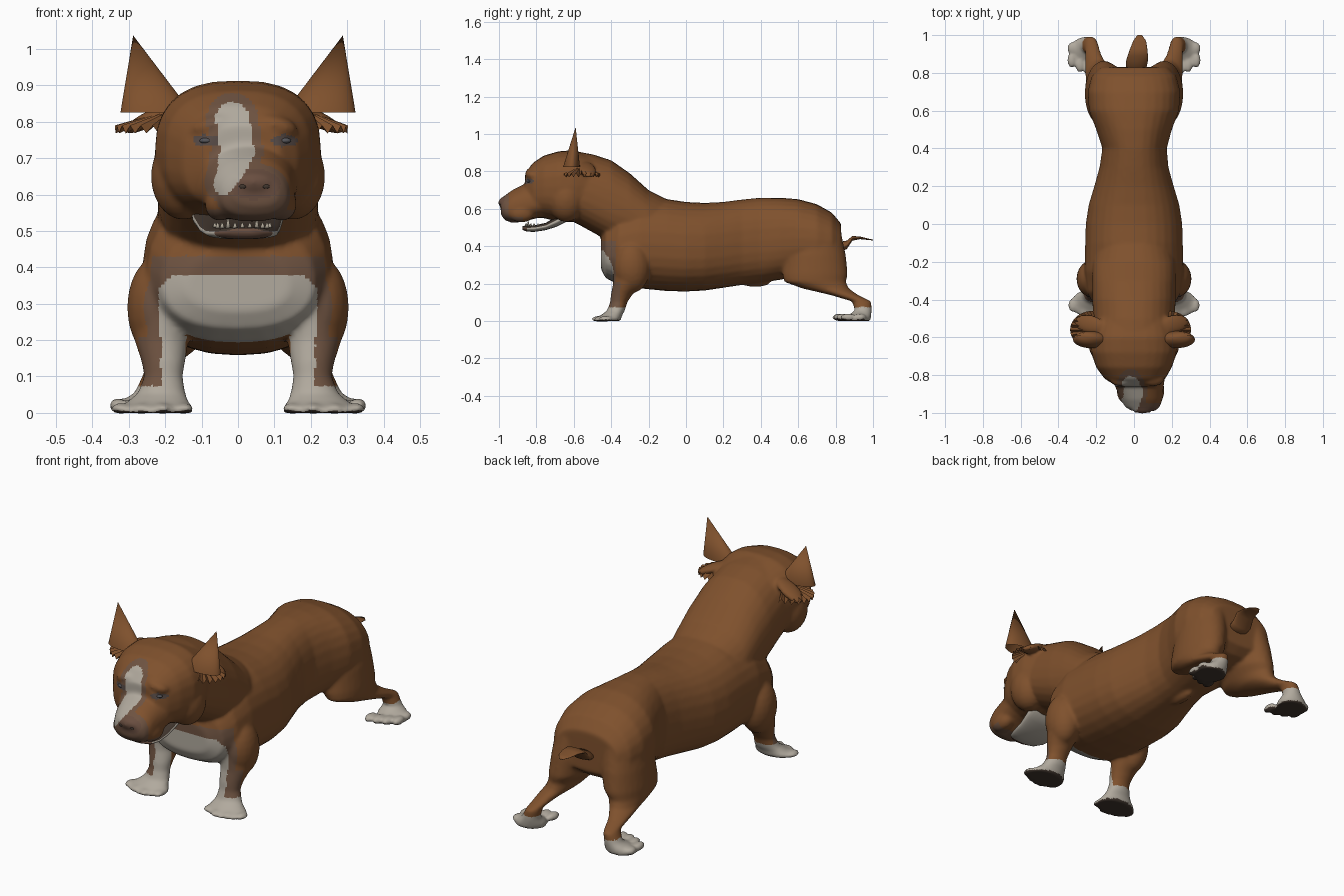
import bpy, bmesh, math
from mathutils import Vector, Matrix

cube = bpy.data.objects.get("Cube")
if cube:
    bpy.data.objects.remove(cube)


def material(name, rgb):
    m = bpy.data.materials.new(name)
    m.use_nodes = True
    m.diffuse_color = (*rgb, 1)
    bsdf = m.node_tree.nodes["Principled BSDF"]
    bsdf.inputs["Base Color"].default_value = (*rgb, 1)
    bsdf.inputs["Roughness"].default_value = 0.9
    return m


brown = material("coat brown", (0.212, 0.082, 0.026))
white = material("marking white", (0.44, 0.40, 0.34))
blend = material("marking edge", (0.155, 0.085, 0.052))
muzzle = material("nose brown", (0.14, 0.075, 0.05))
grey = material("eye grey", (0.095, 0.07, 0.062))
pad = material("paw pad dark", (0.05, 0.035, 0.026))
iris = material("eye blue grey", (0.09, 0.09, 0.1))
tooth = material("tooth ivory", (0.45, 0.4, 0.32))


def skin(bm, rings):
    """Bridge rings of points and close both ends."""
    loops = [[bm.verts.new(p) for p in r] for r in rings]
    n = len(loops[0])
    for a, b in zip(loops, loops[1:]):
        for i in range(n):
            j = (i + 1) % n
            bm.faces.new((a[i], a[j], b[j], b[i]))
    bm.faces.new(loops[0])
    bm.faces.new(loops[-1])


ANGLES = [math.tau * i / 28 for i in range(28)]


def power(v, e):
    return math.copysign(abs(v) ** e, v)


def loft_y(bm, stations, pear=0.0, e=0.85):
    """Stations: y, centre x, bottom z, top z, half width."""
    rings = []
    for y, xc, zb, zt, w in stations:
        rings.append([(xc + w * power(math.cos(a), e) * (1 - pear * math.sin(a)), y,
                       (zb + zt) / 2 + (zt - zb) / 2 * power(math.sin(a), e)) for a in ANGLES])
    skin(bm, rings)


def loft_z(bm, stations, side):
    """Stations: x, y, z, x radius, y radius."""
    skin(bm, [[(side * x + rx * math.cos(a), y + ry * math.sin(a), z) for a in ANGLES]
              for x, y, z, rx, ry in stations])


def blob(bm, centre, size, tilt=0.0, turn=0.0):
    m = (Matrix.Translation(centre) @ Matrix.Rotation(turn, 4, 'Z')
         @ Matrix.Rotation(tilt, 4, 'Y') @ Matrix.Diagonal((*size, 1)))
    bmesh.ops.create_uvsphere(bm, u_segments=20, v_segments=12, radius=1, matrix=m)


def finish(bm, name, mats, smooth=True):
    bmesh.ops.recalc_face_normals(bm, faces=bm.faces)
    mesh = bpy.data.meshes.new(name)
    bm.to_mesh(mesh)
    bm.free()
    for m in mats:
        mesh.materials.append(m)
    for p in mesh.polygons:
        p.use_smooth = smooth
    ob = bpy.data.objects.new(name, mesh)
    bpy.context.collection.objects.link(ob)
    return ob


# Torso, neck, skull and snout
bm = bmesh.new()
loft_y(bm, [(-.455, 0, .28, .44, .14), (-.43, 0, .23, .52, .21), (-.36, 0, .195, .6, .25),
            (-.25, 0, .175, .65, .262), (-.1, 0, .16, .652, .258), (0, 0, .158, .637, .255),
            (.1, 0, .163, .632, .24), (.2, 0, .178, .637, .21), (.3, 0, .193, .65, .182),
            (.4, .003, .205, .66, .17), (.5, 0, .22, .66, .2), (.6, 0, .24, .652, .238),
            (.7, 0, .25, .625, .245), (.78, 0, .27, .58, .225), (.83, 0, .31, .52, .18)], .08)
loft_y(bm, [(-.6, 0, .53, .91, .21), (-.5, 0, .475, .892, .215), (-.4, 0, .42, .86, .22),
            (-.3, 0, .4, .79, .22), (-.2, 0, .36, .7, .22), (-.1, 0, .35, .65, .19),
            (0, 0, .36, .6, .14)], .1)
loft_y(bm, [(-.5, 0, .55, .88, .2), (-.6, 0, .53, .914, .228), (-.68, 0, .53, .908, .228),
            (-.76, 0, .55, .885, .2), (-.82, .005, .56, .845, .16), (-.86, .015, .6, .79, .105)], .02, .78)
loft_y(bm, [(-.7, .01, .56, .76, .16), (-.8, .02, .55, .75, .145), (-.87, .03, .53, .73, .125),
            (-.93, .04, .525, .7, .11), (-.97, .045, .54, .67, .09), (-.99, .05, .57, .65, .06)], .12)
blob(bm, (.045, -.968, .633), (.064, .036, .032))

for s in (-1, 1):
    # Cheeks, brows, hanging lips and shoulders
    blob(bm, (s * .15, -.64, .65), (.09, .1, .12))
    blob(bm, (.015 + s * .085, -.815, .79), (.065, .045, .03), s * .25)
    blob(bm, (.035 + s * .085, -.88, .575), (.042, .07, .048))
    blob(bm, (s * .22, -.29, .29), (.085, .1, .14))
    # Fold at the root of the ear
    blob(bm, (s * .225 - .012, -.53, .81), (.09, .05, .022), s * .45, s * .2)
    # Front leg and paw
    loft_z(bm, [(.23, -.425, 0, .105, .07), (.23, -.42, .012, .11, .075), (.22, -.4, .03, .085, .058),
                (.21, -.375, .055, .066, .048), (.205, -.36, .1, .053, .046), (.205, -.345, .14, .06, .057),
                (.21, -.31, .2, .075, .08), (.205, -.28, .32, .08, .11)], s)
    for i in range(4):
        t = i / 3
        blob(bm, (s * (.148 + .175 * t), -.472 + .035 * abs(2 * t - .8), .012), (.027, .04, .015))
    # Hind leg and paw
    loft_z(bm, [(.13, .7, .47, .1, .13), (.145, .69, .35, .105, .165), (.16, .69, .25, .1, .175),
                (.175, .69, .21, .085, .165), (.185, .745, .175, .07, .125), (.21, .845, .14, .05, .075),
                (.225, .94, .105, .036, .052), (.24, .948, .055, .045, .045),
                (.26, .92, .022, .078, .07), (.265, .91, 0, .08, .075)], s)
    for i in range(4):
        t = i / 3
        blob(bm, (s * (.2 + .13 * t), .822 + .045 * t * t, .02), (.024, .042, .021))
    blob(bm, (s * .325, .93, .02), (.03, .035, .02))
# Belly sheath
blob(bm, (0, .37, .205), (.03, .08, .022))

rough = finish(bm, "dog_body_rough", [])
mod = rough.modifiers.new("merge", 'REMESH')
mod.mode = 'VOXEL'
mod.voxel_size = .0085
mod = rough.modifiers.new("soften", 'SMOOTH')
mod.factor = .5
mod.iterations = 9
bpy.context.view_layer.update()
mesh = bpy.data.meshes.new_from_object(rough.evaluated_get(bpy.context.evaluated_depsgraph_get()))
bpy.data.objects.remove(rough)
mesh.name = "dog_body"
mesh.materials.clear()
for m in (brown, white, blend, muzzle, grey, pad):
    mesh.materials.append(m)
body = bpy.data.objects.new("dog_body", mesh)
bpy.context.collection.objects.link(body)

BLAZE = [Vector(p) for p in ((-.016, .808), (-.001, .72), (-.018, .66), (-.04, .62))]


def blaze_distance(x, z):
    p, best = Vector((x, z)), 9
    for a, b in zip(BLAZE, BLAZE[1:]):
        t = max(0, min(1, (p - a).dot(b - a) / (b - a).length_squared))
        best = min(best, (p - a - (b - a) * t).length)
    return best + max(0, .7 - z) * .25


def coat(x, y, z, down):
    """Pick the coat colour slot from position."""
    ax = abs(x)
    if z < .03 and down:
        return 5
    if y < -.7 and z > .55:
        d = blaze_distance(x, z)
        if d < .046:
            return 1
        if math.hypot((abs(x - .02) - .108) / .036, (z - .748) / .017) < 1:
            return 4
        if y < -.93 and math.hypot((x - .045) / .072, (z - .628) / .042) < 1:
            return 3
        if d < .071:
            return 2
    if y < -.95 or (y < -.87 and z < .56):
        return 2
    if z < .075 and (y < -.25 or y > .72):
        return 1
    if y < -.35 and z < .21:
        return 1 if ax < .212 else 2
    if y < -.36 and z < .44:
        corner = max(0, ax - .15) + max(0, z - .32)
        if z < .375 and ax < .218 and corner < .09:
            return 1
        outer = max(0, ax - .21) + max(0, z - .37)
        return 2 if ax < .265 and z < .432 and outer < .09 and y < -.375 else 0
    return 0


for p in mesh.polygons:
    p.use_smooth = True
    p.material_index = coat(*p.center, p.normal.z < -.5)

# Pointed upright ears, open underneath, over a ragged drooping flap
for s, label in ((1, "left"), (-1, "right")):
    bm = bmesh.new()
    tip = bm.verts.new((s * .288, -.59, 1.037))
    rim = [bm.verts.new((s * .225 + .098 * math.cos(a), -.612 + .045 * math.sin(a), .825)) for a in ANGLES]
    for i, v in enumerate(rim):
        bm.faces.new((v, rim[(i + 1) % len(rim)], tip))
    finish(bm, label + "_ear_point", [brown])
    bm = bmesh.new()
    root = bm.verts.new((s * .18, -.56, .835))
    edge = []
    for i in range(23):
        a = math.pi * (i / 22 - .5)
        edge.append(bm.verts.new((s * (.2 + .12 * math.cos(a)) - .018, -.56 + .1 * math.sin(a),
                                  .768 + .022 * (i % 2))))
    for a, b in zip(edge, edge[1:]):
        bm.faces.new((root, a, b))
    finish(bm, label + "_ear_flap", [brown], False)
    # Eyes set on the face surface
    x = .02 + s * .108
    hit, point, normal, index = body.ray_cast((x, -2, .748), (0, 1, 0))
    if hit:
        bm = bmesh.new()
        blob(bm, point + Vector((0, .006, 0)), (.018, .012, .008))
        finish(bm, label + "_eye", [iris])

# Nostrils
bm = bmesh.new()
for s in (-1, 1):
    x = .045 + s * .032
    hit, point, normal, index = body.ray_cast((x, -2, .622), (0, 1, 0))
    if hit:
        blob(bm, point, (.01, .004, .006))
finish(bm, "nostrils", [pad])

# Open lower jaw running back into the throat, with a dark lining and teeth
bm = bmesh.new()
loft_y(bm, [(-.62, 0, .54, .6, .13), (-.69, 0, .505, .56, .125), (-.75, .005, .486, .525, .112),
            (-.81, .01, .477, .512, .1), (-.85, .015, .478, .51, .08), (-.875, .02, .488, .508, .045)])
jaw = finish(bm, "lower_jaw", [white, muzzle, pad])
for p in jaw.data.polygons:
    p.material_index = 2 if p.normal.z > .6 else 1 if p.center.y < -.845 else 0
bm = bmesh.new()
for i in range(11):
    a = math.pi * (1.08 + .84 * i / 10)
    h = .026 if i in (3, 7) else .014
    m = Matrix.Translation((.012 + .078 * math.cos(a), -.77 + .085 * math.sin(a), .508 + h / 2))
    bmesh.ops.create_cone(bm, segments=6, cap_ends=True, radius1=.008, radius2=.002, depth=h, matrix=m)
finish(bm, "lower_teeth", [tooth])

# Short flat tail
bm = bmesh.new()
loft_y(bm, [(.8, .01, .36, .42, .05), (.86, .015, .385, .43, .058), (.89, .02, .43, .455, .054),
            (.93, .025, .438, .452, .045), (.97, .03, .434, .442, .034), (1.0, .03, .431, .436, .012)], 0, 1)
finish(bm, "tail", [brown])
